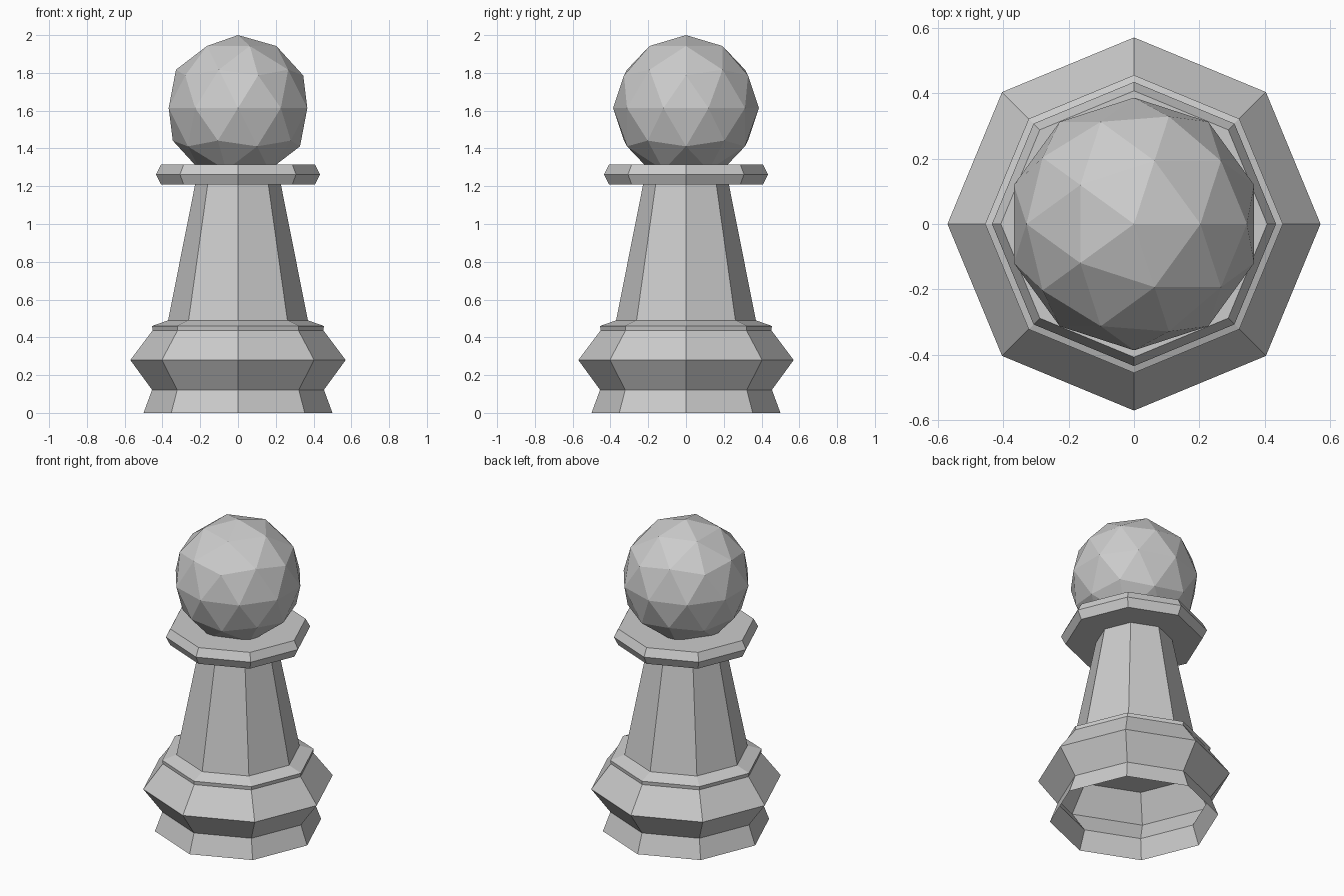
import bpy, bmesh
from math import cos, sin, tau

if "Cube" in bpy.data.objects:
    bpy.data.objects.remove(bpy.data.objects["Cube"])

SIDES = 8


def lathe(name, profile, cap_bottom=True, cap_top=True):
    """Eight-sided turned part from (radius, height) points."""
    bm = bmesh.new()
    rings = [[bm.verts.new((r * cos(tau * i / SIDES), r * sin(tau * i / SIDES), z))
              for i in range(SIDES)] for r, z in profile]
    for low, high in zip(rings, rings[1:]):
        for i in range(SIDES):
            j = (i + 1) % SIDES
            bm.faces.new((low[i], low[j], high[j], high[i]))
    if cap_bottom:
        bm.faces.new(rings[0][::-1])
    if cap_top:
        bm.faces.new(rings[-1])
    mesh = bpy.data.meshes.new(name)
    bm.to_mesh(mesh)
    bm.free()
    obj = bpy.data.objects.new(name, mesh)
    bpy.context.collection.objects.link(obj)
    return obj


# Flared foot, an open shell underneath
lathe("base", [(0.50, 0), (0.455, 0.122), (0.57, 0.28), (0.45, 0.44)],
      cap_bottom=False, cap_top=False)

# Tapered stem with a stepped lip resting on the foot
lathe("stem", [(0.452, 0.436), (0.455, 0.46), (0.37, 0.49), (0.227, 1.21)])

# Thin bevelled collar
lathe("collar", [(0.407, 1.209), (0.434, 1.263), (0.407, 1.315)])

# Faceted ball head
bpy.ops.mesh.primitive_ico_sphere_add(subdivisions=2, radius=0.386,
                                      location=(0, 0, 1.614))
bpy.context.object.name = "head"
